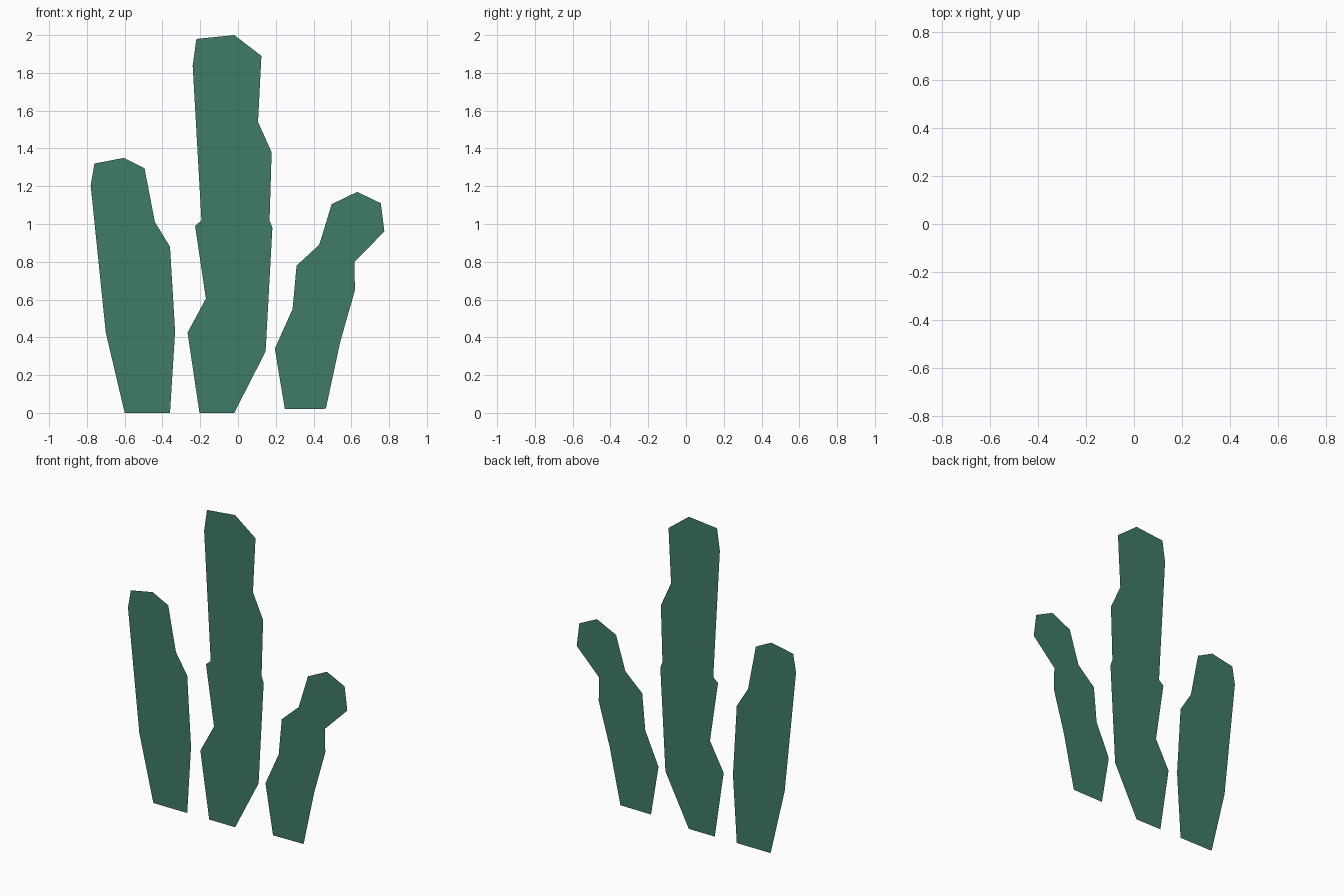
import bpy
import bmesh

green = bpy.data.materials.new("cactus_green")
green.diffuse_color = (0.05, 0.2, 0.13, 1)


def flat_cutout(name, outline):
    """Paper-thin face in the XZ plane, outline counter-clockwise from the front."""
    bm = bmesh.new()
    bm.faces.new([bm.verts.new((x, 0, z)) for x, z in outline])
    bmesh.ops.triangulate(bm, faces=bm.faces[:])
    mesh = bpy.data.meshes.new(name)
    bm.to_mesh(mesh)
    bm.free()
    mesh.materials.append(green)
    obj = bpy.data.objects.new(name, mesh)
    bpy.context.collection.objects.link(obj)
    return obj


# Left stem, leaning outwards at the top
flat_cutout("left_cactus_stem", [
    (-0.60, 0), (-0.36, 0), (-0.333, 0.43), (-0.395, 0.54), (-0.36, 0.88),
    (-0.44, 1.01), (-0.495, 1.295), (-0.605, 1.35), (-0.76, 1.32),
    (-0.78, 1.205), (-0.665, 0.95), (-0.703, 0.79), (-0.64, 0.52), (-0.70, 0.425)])

# Tall middle stem
flat_cutout("middle_cactus_stem", [
    (-0.204, 0), (-0.02, 0), (0.146, 0.325), (0.095, 0.575), (0.182, 0.98),
    (0.125, 1.13), (0.178, 1.38), (0.106, 1.54), (0.124, 1.89), (-0.02, 2.0),
    (-0.22, 1.98), (-0.24, 1.84), (-0.166, 1.565), (-0.209, 1.36),
    (-0.145, 1.06), (-0.227, 0.99), (-0.17, 0.605), (-0.267, 0.425)])

# Short right stem, its foot just above the ground
flat_cutout("right_cactus_stem", [
    (0.248, 0.02), (0.465, 0.022), (0.541, 0.375), (0.478, 0.44), (0.619, 0.65),
    (0.616, 0.80), (0.775, 0.96), (0.756, 1.11), (0.631, 1.17), (0.496, 1.105),
    (0.43, 0.89), (0.31, 0.78), (0.289, 0.55), (0.195, 0.34)])
